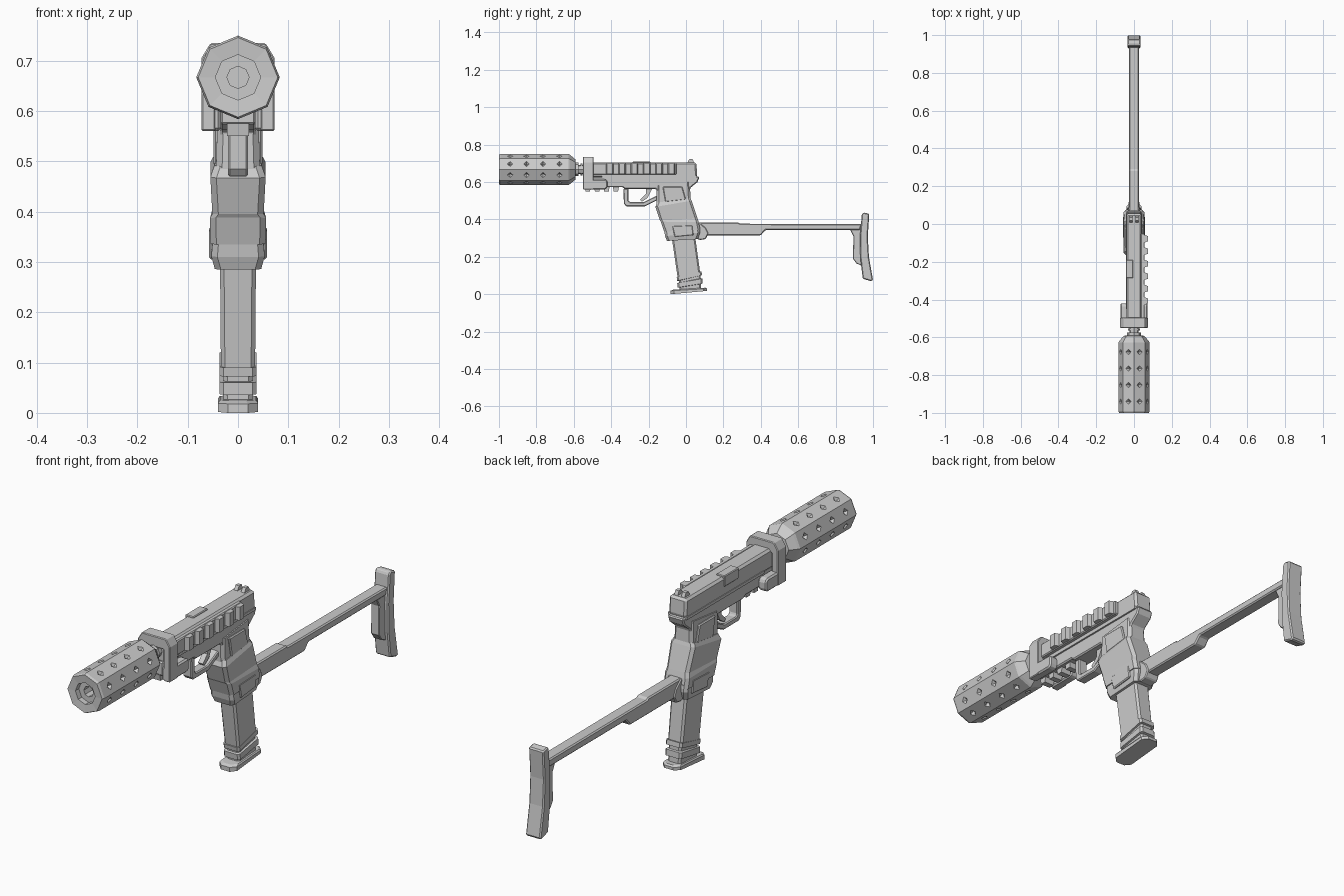
import bpy, bmesh, math
from mathutils import Vector, Matrix

BORE = 0.667


def finish(name, bm, bevel=0.0):
    bmesh.ops.recalc_face_normals(bm, faces=bm.faces[:])
    me = bpy.data.meshes.new(name)
    bm.to_mesh(me)
    bm.free()
    ob = bpy.data.objects.new(name, me)
    bpy.context.collection.objects.link(ob)
    if bevel:
        mod = ob.modifiers.new("bevel", 'BEVEL')
        mod.width, mod.segments = bevel, 1
        mod.limit_method, mod.angle_limit = 'ANGLE', math.radians(40)
    return ob


def bridge(bm, rings):
    for a, b in zip(rings, rings[1:]):
        for i in range(len(a)):
            j = (i + 1) % len(a)
            bm.faces.new((a[i], a[j], b[j], b[i]))
    bm.faces.new(rings[0])
    bm.faces.new(rings[-1])


def prism(name, pts, x0, x1, bevel=0.0):
    """Side outline (y, z) extruded from x0 to x1."""
    bm = bmesh.new()
    bridge(bm, [[bm.verts.new((x, y, z)) for y, z in pts] for x in (x0, x1)])
    return finish(name, bm, bevel)


def box(name, x, y, z, bevel=0.0):
    return prism(name, [(y[0], z[0]), (y[1], z[0]), (y[1], z[1]), (y[0], z[1])], x[0], x[1], bevel)


def loft(name, sections, c=0.012):
    """Chamfered rectangles: (half width, front (y, z), back (y, z))."""
    bm = bmesh.new()
    rings = []
    for w, f, b in sections:
        f, b = Vector((0, *f)), Vector((0, *b))
        d = (b - f).normalized() * c
        row = [(-w, f + d), (-w, b - d), (-w + c, b), (w - c, b),
               (w, b - d), (w, f + d), (w - c, f), (-w + c, f)]
        rings.append([bm.verts.new((x, p.y, p.z)) for x, p in row])
    bridge(bm, rings)
    return finish(name, bm)


def lathe(name, profile, n=8):
    """(radius, y) profile turned about the bore line."""
    bm = bmesh.new()
    bridge(bm, [[bm.verts.new((r * math.cos(i * math.tau / n), y, BORE + r * math.sin(i * math.tau / n)))
                 for i in range(n)] for r, y in profile])
    return finish(name, bm)


# Suppressor with stepped muzzle and pyramid dimples
suppressor = lathe("suppressor", [
    (.022, -.90), (.022, -.975), (.045, -.975), (.045, -.997), (.079, -1), (.083, -.99),
    (.083, -.628), (.078, -.62), (.055, -.592), (.036, -.59), (.036, -.575), (.02, -.575)])
bm = bmesh.new()
for k in range(8):
    a = math.radians(22.5 + 45 * k)
    out = Vector((math.cos(a), 0, math.sin(a)))
    for y in (-.94, -.853, -.765, -.677):
        m = Matrix.Translation(out * .0767 + Vector((0, y, BORE))) @ (-out).to_track_quat('Z', 'Y').to_matrix().to_4x4()
        bmesh.ops.create_cone(bm, cap_ends=True, segments=4, radius1=.03, radius2=0, depth=.03, matrix=m)
cutter = finish("dimple_cutter", bm)
cutter.hide_render = True
cutter.hide_set(True)
cut = suppressor.modifiers.new("dimples", 'BOOLEAN')
cut.operation, cut.solver, cut.object = 'DIFFERENCE', 'EXACT', cutter
lathe("barrel_neck", [(.025, -.59), (.025, -.565), (.032, -.565), (.032, -.553), (.025, -.553), (.025, -.5)])

# Slide, ejection port cover and rear sight
prism("slide", [(-.53, .622), (.055, .622), (.06, .64), (.055, .705), (-.53, .705)], -.04, .04, .009)
box("slide_lower_rib", (-.043, .043), (-.45, .055), (.622, .634))
box("ejection_port", (-.043, -.004), (-.285, -.19), (.665, .71), .003)
for s in (-1, 1):
    prism("rear_sight_post", [(.005, .70), (.045, .70), (.035, .722), (.018, .722)],
          s * .008, s * .024)

# Frame with beavertail and lower accessory rail
prism("frame", [(-.54, .63), (-.54, .572), (-.34, .572), (-.325, .562), (-.16, .562), (-.15, .54), (.015, .54),
                (.025, .57), (.062, .6), (.072, .628), (.055, .63)], -.036, .036, .005)
for i in range(4):
    y = -.525 + .05 * i
    prism("lower_rail_tooth", [(y - .016, .575), (y - .012, .55), (y + .012, .55), (y + .016, .575)], -.022, .022)

# Front clamp: inverted U with feet running backwards
bm = bmesh.new()
outline = [(-.073, .56), (-.073, .705), (-.055, .735), (.055, .735), (.073, .705), (.073, .56),
           (.045, .56), (.045, .69), (-.045, .69), (-.045, .56)]
bridge(bm, [[bm.verts.new((x, y, z)) for x, z in outline] for y in (-.55, -.495)])
finish("clamp", bm, .003)
for s in (-1, 1):
    prism("clamp_foot", [(-.548, .56), (-.43, .56), (-.42, .57), (-.42, .605), (-.43, .615), (-.548, .615)],
          s * .034, s * .0725, .006)

# Side rail with trapezoid teeth (right side)
box("side_rail", (.036, .056), (-.50, -.05), (.64, .70), .004)
for i in range(6):
    y = -.078 - .066 * i
    bm = bmesh.new()
    tooth = [(.05, y - .022), (.073, y - .014), (.073, y + .014), (.05, y + .022)]
    bridge(bm, [[bm.verts.new((x, v, z)) for x, v in tooth] for z in (.643, .698)])
    finish("side_rail_tooth", bm)

# Trigger and guard
prism("trigger_guard", [(-.335, .565), (-.332, .485), (-.32, .47), (-.22, .47), (-.15, .505), (-.15, .53),
                        (-.225, .493), (-.30, .493), (-.308, .50), (-.308, .565)], -.02, .02, .004)
prism("trigger", [(-.215, .565), (-.215, .535), (-.245, .505), (-.235, .495), (-.205, .515), (-.18, .565)],
      -.011, .011)

# Grip: upper part, flared middle sleeve, magazine well
loft("grip_upper", [(.041, (-.157, .58), (.02, .60)), (.044, (-.157, .47), (.026, .49))])
loft("grip_sleeve", [(.047, (-.155, .49), (.024, .515)), (.055, (-.164, .467), (.03, .50)),
                     (.051, (-.14, .395), (.062, .405)), (.056, (-.135, .388), (.068, .385)),
                     (.055, (-.117, .335), (.076, .345))])
loft("magazine_well", [(.05, (-.117, .345), (.074, .36)), (.053, (-.112, .31), (.075, .33)),
                       (.046, (-.102, .285), (.064, .295))])
for s in (-1, 1):
    prism("grip_upper_panel", [(-.125, .575), (-.02, .575), (.0, .505), (-.11, .492)], s * .036, s * .049, .004)
    prism("magazine_well_panel", [(-.075, .365), (.035, .37), (.04, .315), (-.06, .305)], s * .045, s * .0575, .004)

# Magazine with ribbed end and floor plate
loft("magazine", [
    (.036, (-.08, .33), (.043, .35)), (.034, (-.045, .09), (.075, .12)),
    (.037, (-.05, .09), (.083, .122)), (.037, (-.047, .072), (.086, .102)),
    (.029, (-.038, .072), (.078, .1)), (.029, (-.037, .062), (.079, .085)),
    (.037, (-.047, .06), (.087, .083)), (.037, (-.045, .036), (.089, .058)),
    (.029, (-.036, .036), (.08, .055)), (.029, (-.035, .015), (.082, .025))], .008)
loft("floor_plate", [(.036, (-.07, .024), (.105, .035)), (.04, (-.083, .018), (.113, .03)),
                     (.04, (-.083, 0), (.113, .018))], .02)

# Folding stock: hinge, arm, brace and butt pad
prism("stock_hinge", [(.05, .30), (.075, .29), (.105, .295), (.12, .325), (.105, .355), (.07, .385), (.05, .36)],
      -.03, .03, .004)
prism("stock_arm", [(.06, .345), (.08, .315), (.40, .315), (.425, .343), (.93, .343), (.94, .375),
                    (.29, .377), (.28, .383), (.06, .383)], -.026, .026, .005)
prism("stock_brace", [(.875, .35), (.895, .31), (.893, .19), (.91, .165), (.945, .15), (.95, .35)],
      -.019, .019, .003)
prism("butt_pad", [(.94, .428), (.95, .437), (.98, .43), (.972, .31), (.978, .2), (1.0, .075), (.988, .07),
                   (.945, .083), (.932, .19), (.93, .31)], -.034, .034, .005)
